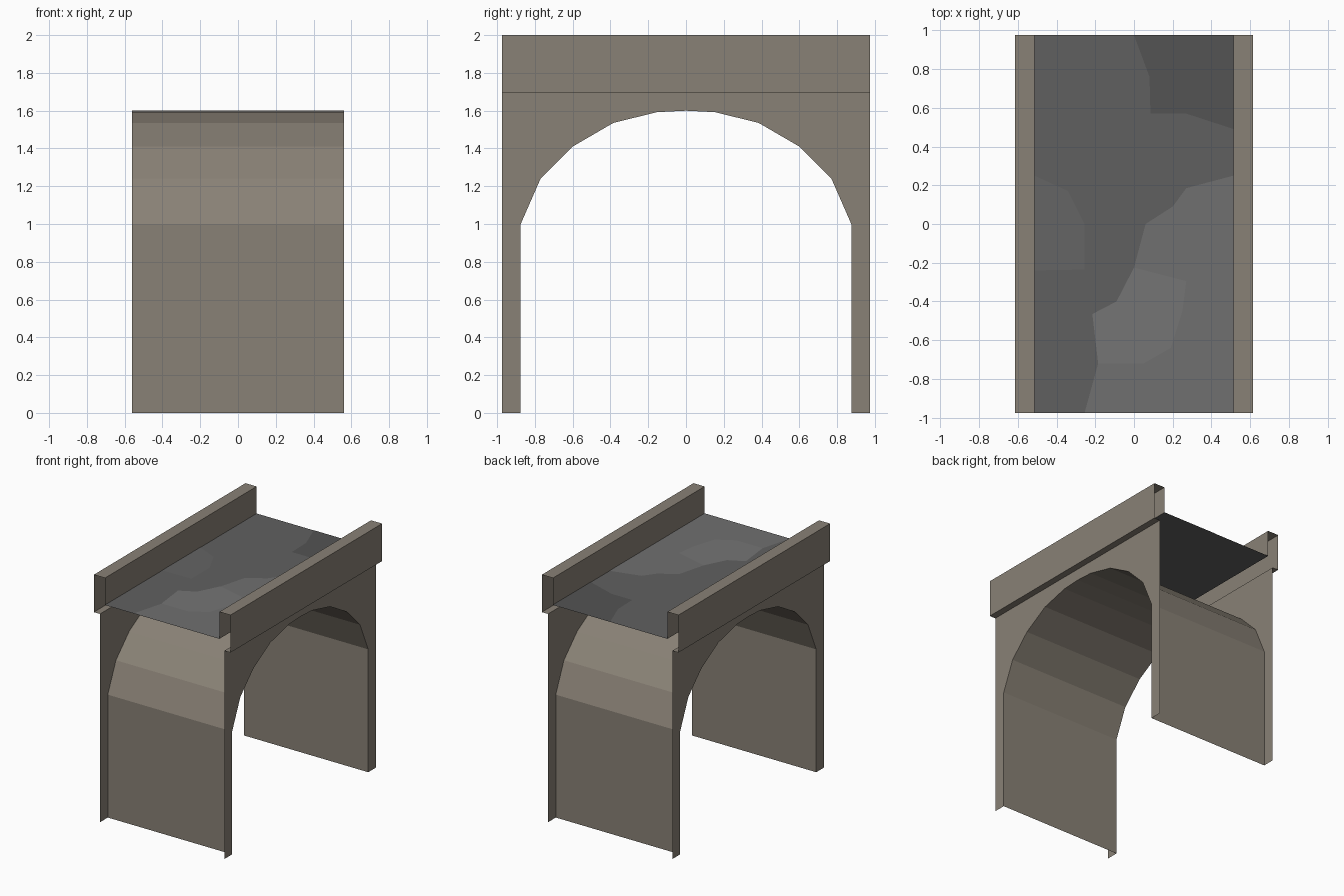
import bpy

if "Cube" in bpy.data.objects:
    bpy.data.objects.remove(bpy.data.objects["Cube"])

W, L = 0.56, 0.975          # half width between side walls, half length
LIP, DECK, TOP = 1.695, 1.78, 2.0


def material(name, rgb):
    m = bpy.data.materials.new(name)
    m.diffuse_color = (*rgb, 1)
    m.use_nodes = True
    m.node_tree.nodes["Principled BSDF"].inputs["Base Color"].default_value = m.diffuse_color
    return m


def build(name, verts, faces, mat):
    me = bpy.data.meshes.new(name)
    me.from_pydata(verts, [], faces)
    me.materials.append(mat)
    ob = bpy.data.objects.new(name, me)
    bpy.context.collection.objects.link(ob)
    return ob


def strip(n):
    """Quads joining n pairs of points."""
    return [(2 * i, 2 * i + 1, 2 * i + 3, 2 * i + 2) for i in range(n - 1)]


stone = material("stone", (0.25, 0.22, 0.18))

# Arch outline, mirrored about y = 0
half = [(0.875, 0), (0.875, 1.0), (0.77, 1.24), (0.6, 1.41), (0.385, 1.535), (0.155, 1.592)]
arch = [(-y, z) for y, z in half] + [(0, 1.6)] + half[::-1]

# Arch barrel, an open sheet facing into the opening
build("arch_barrel", [(x, y, z) for y, z in arch for x in (-W, W)], strip(len(arch)), stone)

# Side walls and hollow parapets, open at both ends
for s, side in ((-1, "left"), (1, "right")):
    outline = [(-L, 0)] + arch + [(L, 0), (L, LIP), (-L, LIP)]
    order = list(range(len(outline)))
    build(side + "_wall", [(s * W, y, z) for y, z in outline],
          [order[::-1] if s > 0 else order], stone)

    section = [(W, LIP), (0.615, LIP), (0.615, TOP), (0.515, TOP), (0.515, DECK)]
    faces = strip(len(section))
    if s > 0:
        faces = [f[::-1] for f in faces]
    build(side + "_parapet", [(s * x, y, z) for x, z in section for y in (-L, L)], faces, stone)

# Road deck sheet
D = 0.515
build("road_deck", [(-D, -L, DECK), (D, -L, DECK), (D, L, DECK), (-D, L, DECK)],
      [(0, 1, 2, 3)], material("asphalt", (0.118, 0.118, 0.118)))

# Asphalt patches laid just over the deck
patches = {
    "dark_patch": (0.088, 1, [(0, L), (0.08, 0.76), (0.085, 0.57), (0.27, 0.57), (D, 0.49), (D, L)]),
    "left_patch": (0.128, 1, [(-D, 0.25), (-0.34, 0.17), (-0.255, 0), (-0.255, -0.235), (-D, -0.24)]),
    "light_patch": (0.16, 1, [(D, 0.25), (0.27, 0.185), (0.2, 0.09), (0.06, 0), (0, -0.225),
                              (-0.09, -0.4), (-0.215, -0.465), (-0.185, -0.72), (-0.255, -L), (D, -L)]),
    "pale_patch": (0.178, 2, [(0, -0.225), (-0.09, -0.4), (-0.215, -0.465), (-0.185, -0.72), (0.05, -0.72),
                              (0.19, -0.64), (0.25, -0.45), (0.27, -0.295)]),
}
for name, (grey, layer, pts) in patches.items():
    ob = build(name, [(x, y, DECK + 0.0015 * layer) for x, y in pts], [range(len(pts))],
               material(name, (grey,) * 3))
    if ob.data.polygons[0].normal.z < 0:
        ob.data.flip_normals()
